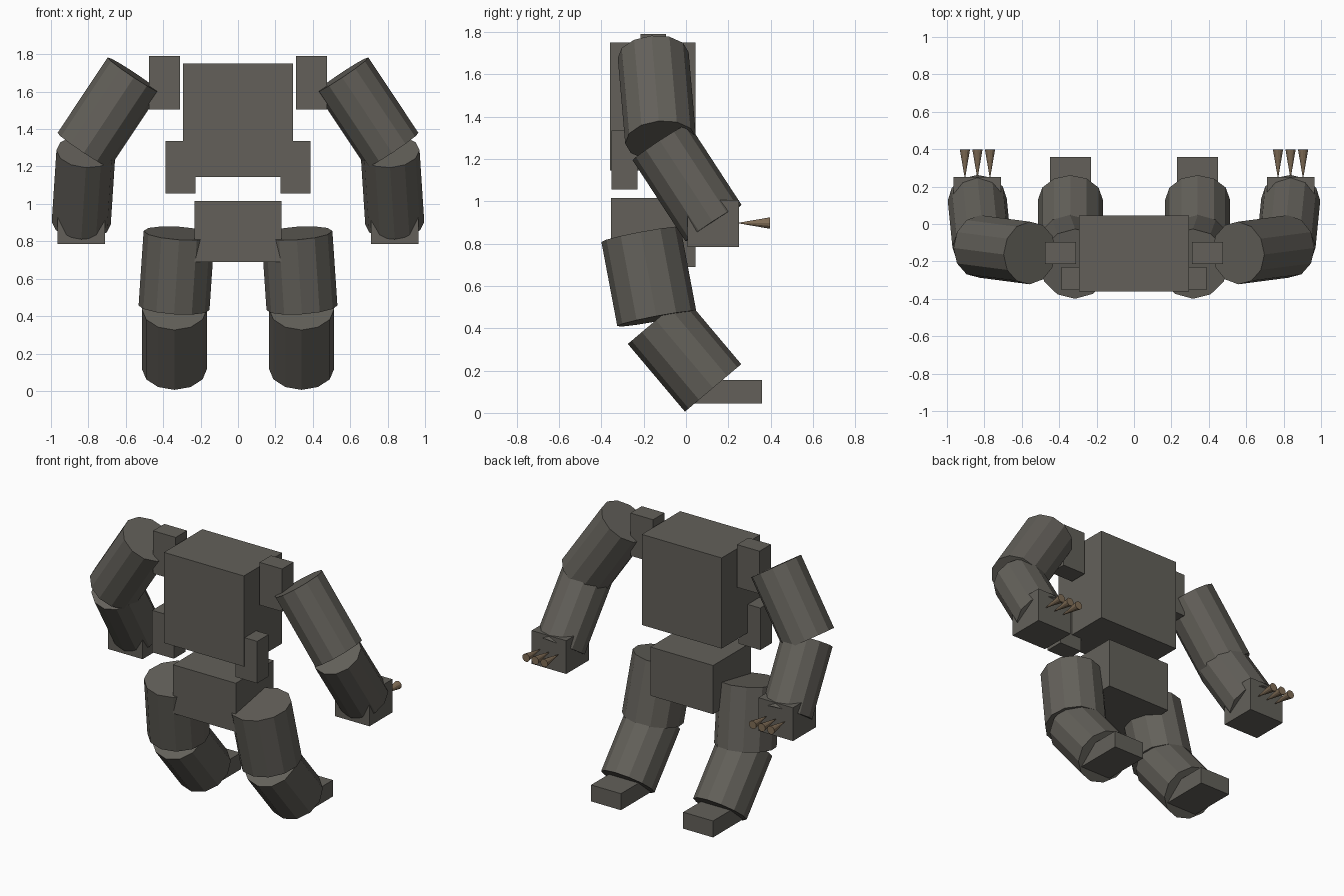
import bpy, bmesh
from mathutils import Vector, Matrix

if "Cube" in bpy.data.objects:
    bpy.data.objects.remove(bpy.data.objects["Cube"])


def material(name, rgb):
    m = bpy.data.materials.new(name)
    m.diffuse_color = (*rgb, 1)
    m.use_nodes = True
    m.node_tree.nodes["Principled BSDF"].inputs["Base Color"].default_value = m.diffuse_color
    return m


STONE = material("dark stone grey", (0.125, 0.118, 0.102))
CLAW = material("tan claw", (0.22, 0.155, 0.095))


def add_object(name, bm, mat):
    bmesh.ops.recalc_face_normals(bm, faces=bm.faces)
    mesh = bpy.data.meshes.new(name)
    bm.to_mesh(mesh)
    bm.free()
    mesh.materials.append(mat)
    ob = bpy.data.objects.new(name, mesh)
    bpy.context.collection.objects.link(ob)
    return ob


def box(name, lo, hi):
    lo, hi = Vector(lo), Vector(hi)
    bm = bmesh.new()
    mat = Matrix.Translation((lo + hi) / 2) @ Matrix.Diagonal((*(hi - lo), 1))
    bmesh.ops.create_cube(bm, size=1, matrix=mat)
    return add_object(name, bm, STONE)


def tube(name, start, end, r1, r2, mat=STONE):
    # Twelve-sided cylinder or cone between two points, first corner facing sideways
    a, b = Vector(start), Vector(end)
    z = (b - a).normalized()
    x = Vector((1, 0, 0))
    x = (x - z * x.dot(z)).normalized()
    rot = Matrix((x, z.cross(x), z)).transposed().to_4x4()
    bm = bmesh.new()
    bmesh.ops.create_cone(bm, cap_ends=True, segments=12, radius1=r1, radius2=r2,
                          depth=(b - a).length,
                          matrix=Matrix.Translation((a + b) / 2) @ rot)
    return add_object(name, bm, mat)


def mirrored(ob):
    # Opposite-side copy with corrected face direction
    bm = bmesh.new()
    bm.from_mesh(ob.data)
    bmesh.ops.scale(bm, vec=(-1, 1, 1), verts=bm.verts)
    add_object(ob.name.replace("right", "left"), bm, ob.data.materials[0])


# Trunk
box("chest", (-0.295, -0.36, 1.145), (0.295, 0.045, 1.75))
box("pelvis", (-0.232, -0.355, 0.69), (0.232, 0.045, 1.015))

# Shoulder and waist blocks
side = [
    box("right_shoulder_block", (0.31, -0.215, 1.505), (0.477, -0.095, 1.79)),
    box("right_waist_block", (0.227, -0.352, 1.055), (0.388, -0.23, 1.335)),
]

# Arm and hand
side += [
    tube("right_upper_arm", (0.557, -0.155, 1.69), (0.825, -0.12, 1.287), 0.168, 0.168),
    tube("right_forearm", (0.813, -0.12, 1.28), (0.838, 0.13, 0.897), 0.158, 0.158),
    box("right_hand", (0.71, 0.008, 0.785), (0.965, 0.25, 1.007)),
]

# Claws flare outward away from the hand
for i, x in enumerate((0.77, 0.837, 0.904)):
    side.append(tube(f"right_claw_{i + 1}", (x, 0.397, 0.897), (x, 0.24, 0.897),
                     0.027, 0.0, CLAW))

# Leg and foot
side += [
    tube("right_thigh", (0.315, -0.213, 0.843), (0.342, -0.138, 0.445), 0.19, 0.19),
    tube("right_shin", (0.34, -0.142, 0.438), (0.34, 0.128, 0.118), 0.174, 0.174),
    box("right_foot", (0.23, 0.03, 0.045), (0.45, 0.358, 0.155)),
]

for part in side:
    mirrored(part)
